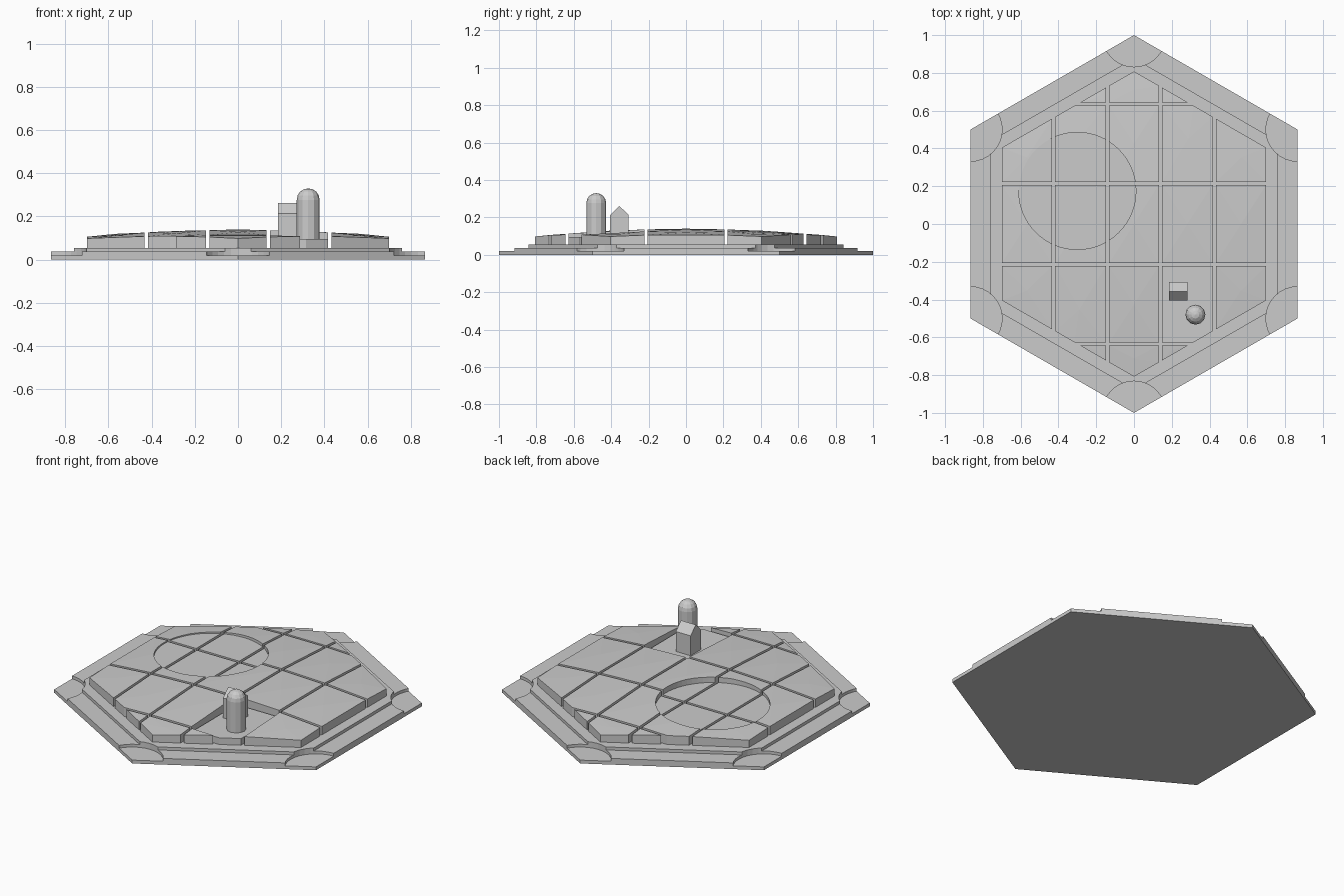
import bpy, bmesh
from math import sin, cos, pi, radians

if "Cube" in bpy.data.objects:
    bpy.data.objects.remove(bpy.data.objects["Cube"])

APO = cos(pi / 6)


def make_object(name, bm):
    bmesh.ops.recalc_face_normals(bm, faces=bm.faces)
    me = bpy.data.meshes.new(name)
    bm.to_mesh(me)
    bm.free()
    ob = bpy.data.objects.new(name, me)
    bpy.context.collection.objects.link(ob)
    return ob


def ring(r, n, cx=0, cy=0, start=pi / 2):
    return [(cx + r * cos(start + 2 * pi * i / n), cy + r * sin(start + 2 * pi * i / n)) for i in range(n)]


def prism(bm, pts, z0, top, fan=False):
    """Closed prism; top is a function of x, y. fan adds a raised centre point."""
    lo = [bm.verts.new((x, y, z0)) for x, y in pts]
    hi = [bm.verts.new((x, y, top(x, y))) for x, y in pts]
    n = len(pts)
    bm.faces.new(lo[::-1])
    for i in range(n):
        bm.faces.new((lo[i], lo[(i + 1) % n], hi[(i + 1) % n], hi[i]))
    if fan:
        cx, cy = sum(p[0] for p in pts) / n, sum(p[1] for p in pts) / n
        c = bm.verts.new((cx, cy, top(cx, cy)))
        for i in range(n):
            bm.faces.new((hi[i], hi[(i + 1) % n], c))
    else:
        bm.faces.new(hi)


def clip(pts, axis, limit, sign):
    """Keep the part of a polygon where sign * coordinate <= sign * limit."""
    out = []
    for a, b in zip(pts, pts[1:] + pts[:1]):
        da, db = sign * (a[axis] - limit), sign * (b[axis] - limit)
        if da <= 0:
            out.append(a)
        if da * db < 0:
            t = da / (da - db)
            out.append((a[0] + t * (b[0] - a[0]), a[1] + t * (b[1] - a[1])))
    return out


def cut(ob, cutter):
    m = ob.modifiers.new("cut", 'BOOLEAN')
    m.object, m.operation, m.solver = cutter, 'DIFFERENCE', 'EXACT'
    bpy.context.view_layer.objects.active = ob
    bpy.ops.object.modifier_apply(modifier=m.name)


# stepped hexagonal base with round corner notches
bm = bmesh.new()
for cx, cy in ring(1, 6):
    prism(bm, ring(0.168, 32, cx, cy), 0.02, lambda x, y: 0.2)
notches = make_object("corner_notch_cutter", bm)
for name, r, z0, z1 in (("base_plate", 1.0, 0, 0.037), ("base_step", 0.76 / APO, 0.03, 0.055)):
    bm = bmesh.new()
    prism(bm, ring(r, 6), z0, lambda x, y: z1)
    cut(make_object(name, bm), notches)
bpy.data.objects.remove(notches)

# domed roof of separate tiles, one of them sunken and flat
dome = lambda x, y: 0.14 - 0.064 * (x * x + y * y)
flat = lambda x, y: 0.095
XS = (-0.75, -0.425, -0.14, 0.14, 0.425, 0.75)
YS = (-0.9, -0.635, -0.215, 0.215, 0.635, 0.9)
G = 0.008
bm = bmesh.new()
for i in range(5):
    for j in range(5):
        p = ring(0.70 / APO, 6)
        for axis, limit, sign in ((0, XS[i] + G, -1), (0, XS[i + 1] - G, 1),
                                  (1, YS[j] + G, -1), (1, YS[j + 1] - G, 1)):
            p = clip(p, axis, limit, sign) if p else p
        if len(p) > 2:
            sunken = (i, j) == (3, 1)
            prism(bm, p, 0.05, flat if sunken else dome, not sunken)
tiles = make_object("roof_tiles", bm)

# shallow round recess in the tiles
bm = bmesh.new()
prism(bm, ring(0.31, 64, -0.30, 0.175), 0.105, lambda x, y: 0.3)
recess = make_object("recess_cutter", bm)
cut(tiles, recess)
bpy.data.objects.remove(recess)

# round-topped post, lathed
bm = bmesh.new()
R, N = 0.053, 12
prof = [(R, 0.09), (R, 0.225), (R, 0.277)] + [(R * cos(radians(a)), 0.277 + R * sin(radians(a))) for a in (22.5, 45, 67.5)]
rows = [[bm.verts.new((x, y, z)) for x, y in ring(r, N, 0.325, -0.48)] for r, z in prof]
for a, b in zip(rows, rows[1:]):
    for i in range(N):
        k = (i + 1) % N
        bm.faces.new((a[i], a[k], b[k], b[i]))
tip = bm.verts.new((0.325, -0.48, 0.33))
for i in range(N):
    bm.faces.new((rows[-1][i], rows[-1][(i + 1) % N], tip))
bm.faces.new(rows[0][::-1])
make_object("round_post", bm)

# small gabled hut
bm = bmesh.new()
gable = [(-0.405, 0.09), (-0.308, 0.09), (-0.308, 0.214), (-0.3565, 0.262), (-0.405, 0.214)]
ends = [[bm.verts.new((x, y, z)) for y, z in gable] for x in (0.185, 0.283)]
for i in range(5):
    k = (i + 1) % 5
    bm.faces.new((ends[0][i], ends[0][k], ends[1][k], ends[1][i]))
bm.faces.new(ends[0])
bm.faces.new(ends[1])
make_object("gabled_hut", bm)
